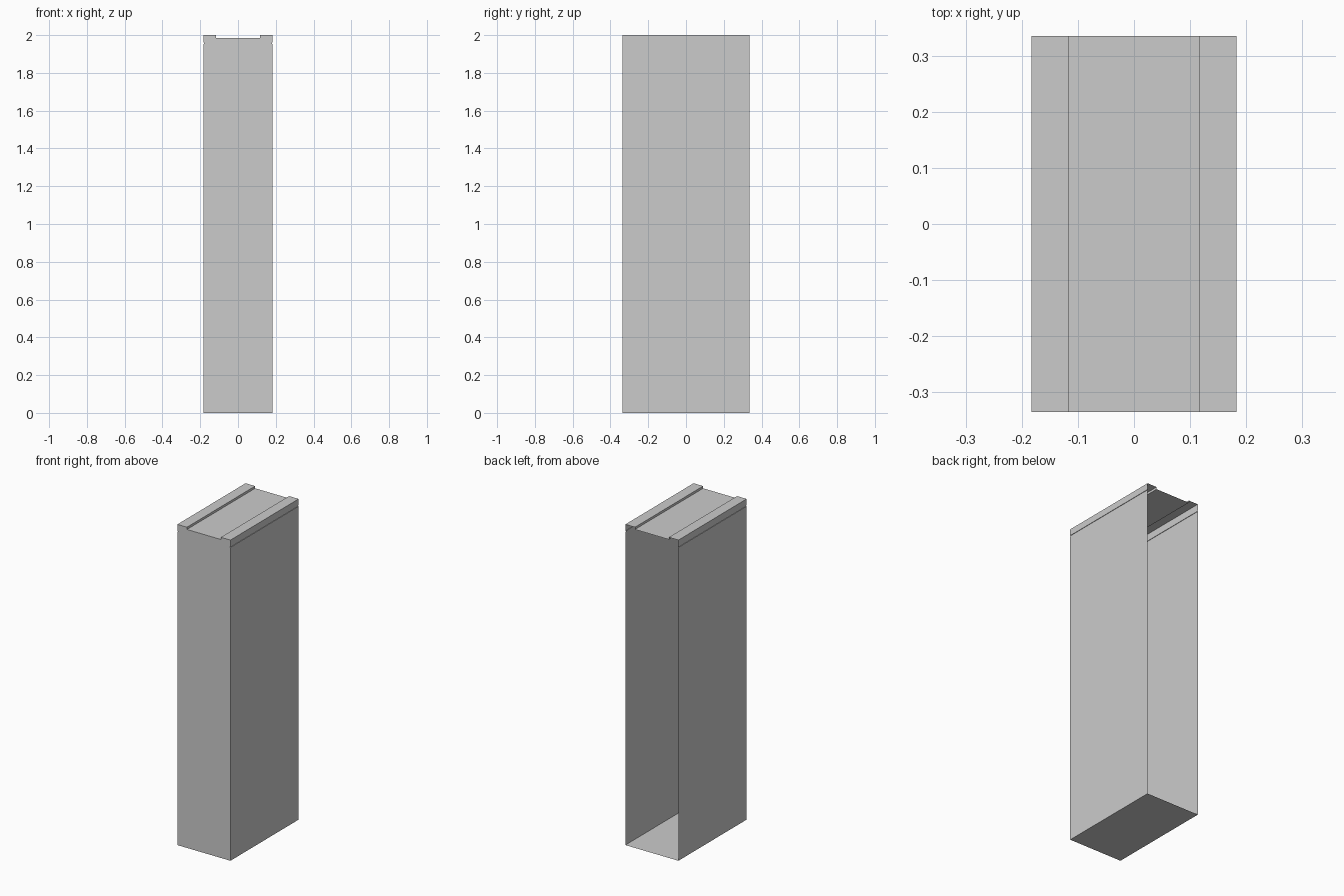
import bpy, bmesh

if "Cube" in bpy.data.objects:
    bpy.data.objects.remove(bpy.data.objects["Cube"])

HALF_DEPTH = 0.336

# Right half of the cross-section (x, z): floor, wall with thin groove, raised rail
half = [(0.183, 0.0), (0.183, 1.954), (0.180, 1.954), (0.180, 1.960),
        (0.183, 1.960), (0.183, 2.0), (0.117, 2.0), (0.117, 1.986)]
profile = half + [(-x, z) for x, z in reversed(half)]

bm = bmesh.new()

# Front panel follows the cross-section
front = [bm.verts.new((x, -HALF_DEPTH, z)) for x, z in profile]
back = [bm.verts.new((x, HALF_DEPTH, z)) for x, z in profile]
bm.faces.new(front)

# Single-sheet floor, sides, rails and recessed top; the back stays open
n = len(profile)
for i in range(n):
    j = (i + 1) % n
    bm.faces.new((front[j], front[i], back[i], back[j]))

bm.normal_update()
mesh = bpy.data.meshes.new("open_back_cabinet")
bm.to_mesh(mesh)
bm.free()
cabinet = bpy.data.objects.new("open_back_cabinet", mesh)
bpy.context.collection.objects.link(cabinet)
